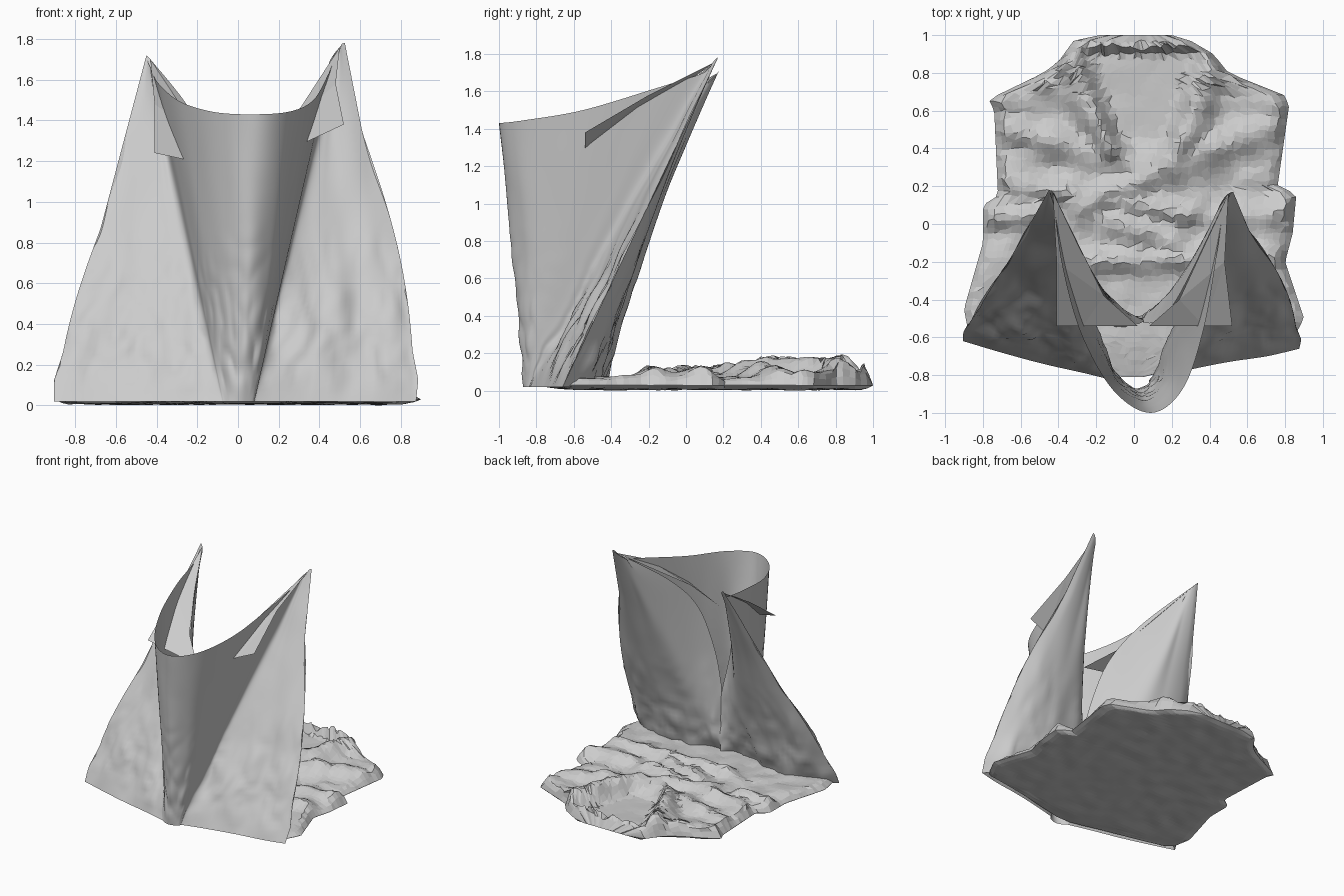
import bpy, math
from mathutils import Vector, noise

if "Cube" in bpy.data.objects:
    bpy.data.objects.remove(bpy.data.objects["Cube"])


def make_object(name, verts, faces, smooth=True):
    me = bpy.data.meshes.new(name)
    me.from_pydata([tuple(v) for v in verts], [], faces)
    me.update()
    ob = bpy.data.objects.new(name, me)
    bpy.context.collection.objects.link(ob)
    for p in me.polygons:
        p.use_smooth = smooth
    return ob


def grid_faces(nu, nv, start=0, flip=False):
    out = []
    for j in range(nv - 1):
        for i in range(nu - 1):
            a = start + j * nu + i
            f = (a, a + 1, a + nu + 1, a + nu)
            out.append(f[::-1] if flip else f)
    return out


def spline(pts, t):
    """Catmull-Rom point at t in 0..1 through pts"""
    n = len(pts) - 1
    i = min(int(t * n), n - 1)
    f = t * n - i
    p = [Vector(pts[max(0, min(n, k))]) for k in (i - 1, i, i + 1, i + 2)]
    return 0.5 * (2 * p[1] + (p[2] - p[0]) * f + (2 * p[0] - 5 * p[1] + 4 * p[2] - p[3]) * f * f
                  + (3 * p[1] - p[0] - 3 * p[2] + p[3]) * f ** 3)


def lookup(table, y):
    for (y0, x0), (y1, x1) in zip(table, table[1:]):
        if y <= y1:
            return x0 + (x1 - x0) * max(0, (y - y0) / (y1 - y0))
    return table[-1][1]


def wrinkle(p, amount):
    """Drape folds: long vertically, finer near the floor"""
    low = max(0.0, 1 - p.z / 0.9)
    a = noise.noise(Vector((p.x * 6, p.y * 6, p.z * 1.6)))
    b = abs(noise.noise(Vector((p.x * 11 + 5, p.y * 11, p.z * 6))))
    return amount * (a * (0.5 + low) + b * low * 1.4)


# Raised front sheet: two leaning wings joined by a forward-bulging fold
base = [(-.90, -.62, .02), (-.70, -.68, .02), (-.48, -.74, .02), (-.26, -.79, .02), (-.10, -.83, .02),
        (-.07, -.84, .02), (-.04, -.86, .02), (-.01, -.87, .02), (.02, -.87, .02), (.05, -.86, .02),
        (.07, -.85, .02), (.08, -.84, .02), (.10, -.82, .02), (.30, -.77, .02), (.50, -.73, .02),
        (.70, -.70, .02), (.87, -.66, .02)]
top = [(-.45, .18, 1.72), (-.445, .17, 1.70), (-.44, .15, 1.68), (-.43, .12, 1.66), (-.42, .08, 1.63),
       (-.38, -.22, 1.57), (-.28, -.58, 1.49), (-.11, -.88, 1.44), (.09, -1.0, 1.43), (.26, -.87, 1.445),
       (.37, -.55, 1.50), (.44, -.15, 1.62), (.47, .07, 1.69), (.485, .12, 1.72), (.50, .14, 1.75),
       (.51, .16, 1.775), (.525, .17, 1.78)]
NU, NV = 129, 60


def outer_bulge(p, edge, v):
    """Widen the outer edge slightly; the right side carries a fold"""
    k = .065 * math.sin(math.pi * min(1, v / .75)) if edge > 0 else .03 * math.sin(math.pi * min(1, v / .5))
    p.x += edge * (k + .02 * max(0, 1 - abs(v - .06) / .08))
    return p


verts = []
for j in range(NV):
    v = j / (NV - 1)
    for i in range(NU):
        u = i / (NU - 1)
        p = spline(base, u).lerp(spline(top, u), v)
        edge = max(0, (abs(u - .5) - .25) / .25) * (1 if u > .5 else -1)
        p = outer_bulge(p, edge, v)
        p.y -= wrinkle(p, .035) * min(1, v * 8) * min(1, (1 - v) * 4)
        p.y = max(p.y, -1)
        verts.append(p)
make_object("draped_front_sheet", verts, grid_faces(NU, NV))

# Rear layer of each wing, open in a deep V at the centre
for side, name in ((0, "left"), (1, "right")):
    sg = 1 if side else -1
    b0, t0 = (Vector(k[-1 if side else 0]) for k in (base, top))
    b1, t1 = (Vector(k[-5 if side else 4]) for k in (base, top))
    peak = (.50, .16, 1.76) if side else (-.43, .17, 1.70)
    flap_in = (.24, -.40, 1.36) if side else (-.16, -.38, 1.30)
    inner = [(.04, -.50, .04), (.045, -.52, .28), (.05, -.53, .52), (.045 + sg * .07, -.52, .86),
             (.045 + sg * .16, -.43, 1.2), (.04 + sg * .28, -.22, 1.46), peak]
    n, m = 36, 50
    verts = []
    for j in range(m):
        v = j / (m - 1)
        o = outer_bulge(b0.lerp(t0, v), sg, v)
        c = b1.lerp(t1, v)
        d = Vector((-sg * .02, .25 * (1 - v) ** 1.4 + .02, 0))
        path = [o, o.lerp(c, .2) + d * .6, o.lerp(c, .55) + d, c + d, spline(inner, v)]
        for i in range(n):
            s = i / (n - 1)
            p = spline(path, s)
            p.y += wrinkle(p, .035) * min(1, s * 5) * (1 - v)
            verts.append(p)
    make_object(name + "_wing_back", verts, grid_faces(n, m, flip=side == 0))

    # Folded collar flap poking out through the front fold
    if side:
        flap = [peak, (.48, -.20, 1.58), (.52, -.54, 1.38), (.37, -.54, 1.31), (.08, -.54, 1.18), flap_in]
    else:
        flap = [peak, (-.41, -.20, 1.48), (-.41, -.54, 1.24), (-.27, -.54, 1.21), (.02, -.54, 1.16), flap_in]
    make_object(name + "_collar_flap", flap,
                [(0, 1, 5), (1, 2, 3), (1, 3, 5), (3, 4, 5)], False)

# Crumpled garment lying on the floor: outline (y, x) and raised folds
left = [(-.81, -.08), (-.70, -.5), (-.61, -.87), (-.45, -.9), (-.1, -.8), (.1, -.8), (.15, -.72),
        (.6, -.74), (.66, -.77), (.8, -.48), (.86, -.40), (.97, -.32), (1, -.18)]
right = [(-.81, .05), (-.70, .5), (-.65, .82), (-.5, .9), (-.2, .8), (-.05, .84), (.16, .86),
         (.20, .76), (.62, .82), (.68, .8), (.8, .5), (.9, .42), (.97, .3), (1, .2)]
ridges = [(-.36, .88, -.12, .40, .10, .09), (.42, .86, .2, .32, .10, .09),
          (-.38, .80, -.72, .63, .04, .08), (.45, .78, .76, .62, .04, .08),
          (-.28, .95, .3, .94, .05, .05), (-.7, .52, .05, .30, .05, .08),
          (-.3, .10, .7, .52, .06, .08), (-.7, .22, .3, .05, .05, .06),
          (-.2, -.2, .75, -.17, .05, .06), (-.78, .03, -.5, .05, .05, .06),
          (.5, .02, .82, .08, .05, .07), (-.1, .02, .2, -.08, .06, .07)]


def floor_height(x, y):
    h = 0
    for x0, y0, x1, y1, a, w in ridges:
        dx, dy = x1 - x0, y1 - y0
        t = max(0, min(1, ((x - x0) * dx + (y - y0) * dy) / (dx * dx + dy * dy)))
        d = math.hypot(x - x0 - t * dx, y - y0 - t * dy) / w
        h = max(h, a * math.exp(-d * d))
    # smooth inner back panel framed by the collar
    px = max(0, min(1, (.36 - (.95 - y) * .35 - abs(x - .04)) / .08))
    panel = px * max(0, min(1, (y - .38) / .08, (.94 - y) / .04))
    crease = abs(noise.noise(Vector((x * 4 + y * 2, y * 4 - x * 2, 8))))
    rough = .05 * crease + .022 * noise.noise(Vector((x * 8, y * 8, 2)))
    rough *= max(.4, min(1, (y + .5) * 3))
    return max(.03, .065 + h + rough) * (1 - panel) + panel * (.045 + rough * .15)


NX, NY = 56, 58
upper, under = [], []
for j in range(NY):
    y = -.81 + 1.81 * j / (NY - 1)
    xl, xr = lookup(left, y), lookup(right, y)
    for i in range(NX):
        t = i / (NX - 1)
        x = xl + (xr - xl) * t
        rim = max(0, min(1, min(t, 1 - t) * (xr - xl) / .07, (1 - y) / .06, (y + .81) / .25))
        rise = math.sin(rim * math.pi / 2)
        jx = .03 * rise * noise.noise(Vector((x * 23, y * 23, 4)))
        jy = .03 * rise * noise.noise(Vector((x * 23, y * 23, 9)))
        upper.append((x + jx, y + jy, .03 + (floor_height(x + jx, y + jy) - .03) * rise))
        under.append((x, y, .03 - .02 * rise + .01 * rise * noise.noise(Vector((x * 8, y * 8, 1)))))
low = min(p[2] for p in under)
under = [(x, y, z - low) for x, y, z in under]
faces = grid_faces(NX, NY) + grid_faces(NX, NY, NX * NY, True)
loop = ([i for i in range(NX)] + [j * NX + NX - 1 for j in range(1, NY)]
        + [NX * NY - 1 - i for i in range(1, NX)] + [j * NX for j in range(NY - 2, 0, -1)])
for a, b in zip(loop, loop[1:] + loop[:1]):
    faces.append((b, a, a + NX * NY, b + NX * NY))
make_object("crumpled_floor_garment", upper + under, faces, False)
